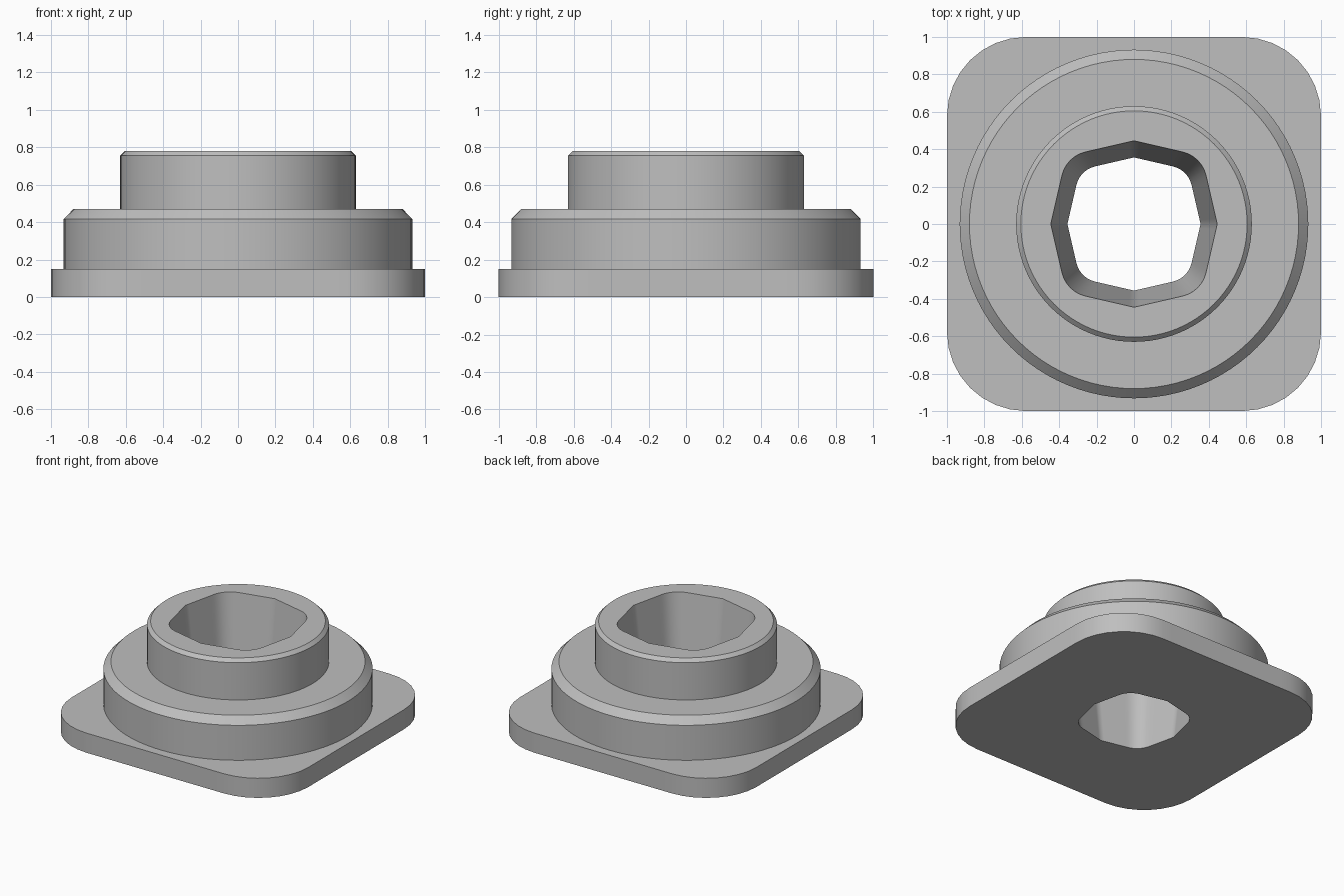
import bpy
import bmesh
from math import sin, cos, radians, pi, sqrt

if "Cube" in bpy.data.objects:
    bpy.data.objects.remove(bpy.data.objects["Cube"])

N = 96  # rays shared by every cross-section


def fold(a):
    """Fold an angle into 0..45 degrees (all outlines share this symmetry)."""
    a = a % (pi / 2)
    return min(a, pi / 2 - a)


def rounded_corner(a, centre, radius):
    """Distance along a ray to an arc centred on the diagonal."""
    d = pi / 4 - a
    return centre * cos(d) + sqrt(radius ** 2 - (centre * sin(d)) ** 2)


def circle(r):
    return lambda a: r


def plate_outline(a):
    a = fold(a)
    if a <= radians(30.01):
        return 1 / cos(a)
    return rounded_corner(a, 0.577 * sqrt(2), 0.423)


def bore_outline(scale):
    def outline(a):
        a = fold(a)
        if a <= radians(33.76):
            return scale * 0.445 / (cos(a) + 0.23 * sin(a))
        return scale * rounded_corner(a, 0.311, 0.1706)
    return outline


# Closed loop of cross-sections: plate, collar, neck, then down the tapered bore
sections = [
    (plate_outline, 0.0), (plate_outline, 0.15),
    (circle(0.932), 0.15), (circle(0.932), 0.417), (circle(0.88), 0.47),
    (circle(0.63), 0.47), (circle(0.63), 0.755), (circle(0.605), 0.78),
    (bore_outline(1.0), 0.78), (bore_outline(0.8), 0.0),
]

bm = bmesh.new()
rings = []
for outline, z in sections:
    ring = []
    for i in range(N):
        a = 2 * pi * i / N
        r = outline(a)
        ring.append(bm.verts.new((r * cos(a), r * sin(a), z)))
    rings.append(ring)
for k, low in enumerate(rings):
    high = rings[(k + 1) % len(rings)]
    for i in range(N):
        j = (i + 1) % N
        bm.faces.new((low[i], low[j], high[j], high[i]))
bmesh.ops.recalc_face_normals(bm, faces=bm.faces)

mesh = bpy.data.meshes.new("flanged_bushing")
bm.to_mesh(mesh)
bm.free()
body = bpy.data.objects.new("flanged_bushing", mesh)
bpy.context.collection.objects.link(body)

# Plain grey
grey = bpy.data.materials.new("grey")
grey.diffuse_color = (0.52, 0.52, 0.52, 1)
grey.use_nodes = True
grey.node_tree.nodes["Principled BSDF"].inputs["Base Color"].default_value = grey.diffuse_color
mesh.materials.append(grey)

bpy.context.view_layer.objects.active = body
body.select_set(True)
bpy.ops.object.shade_smooth_by_angle(angle=radians(30))
